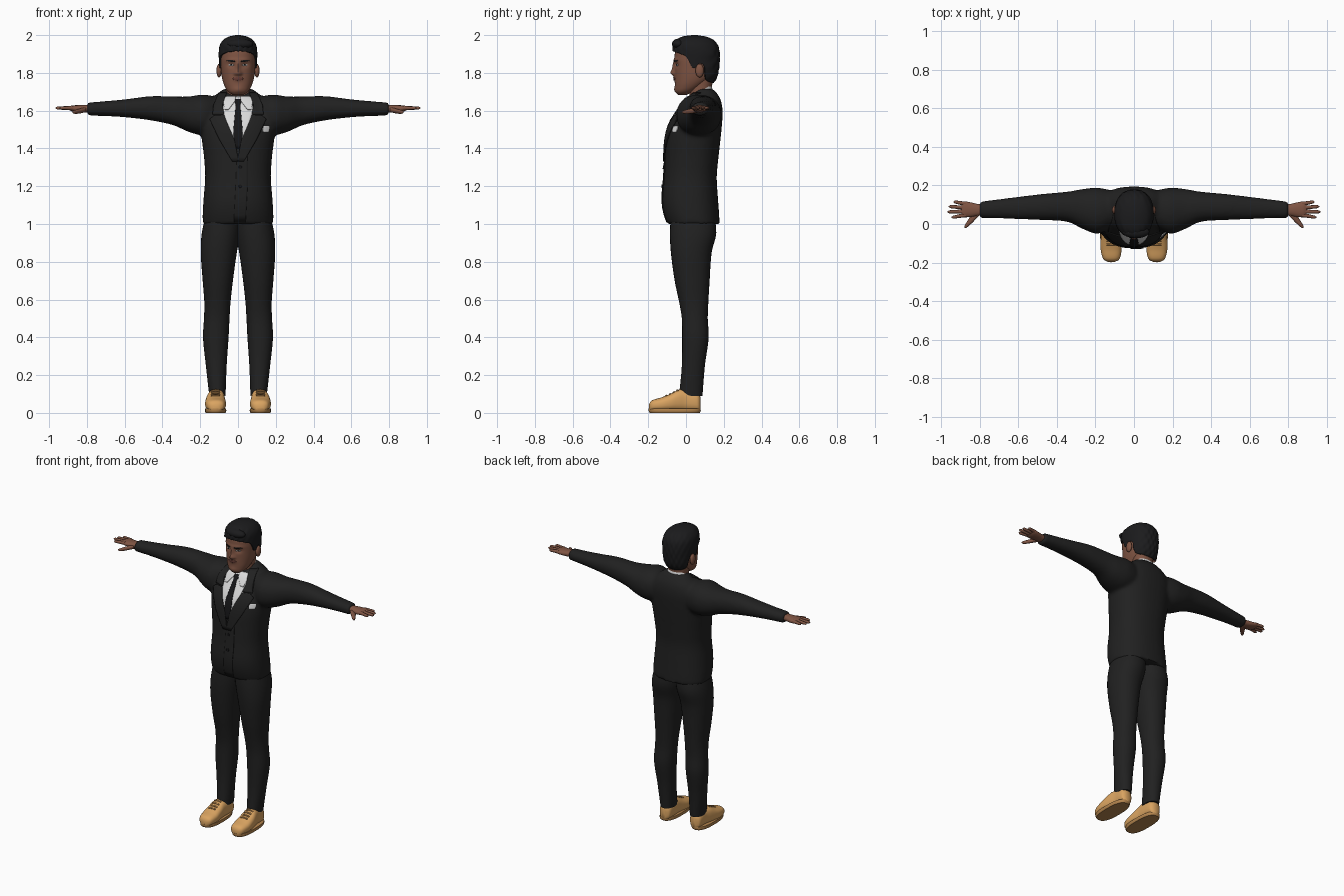
import bpy, bmesh, math
from mathutils import Vector
from mathutils.bvhtree import BVHTree

if "Cube" in bpy.data.objects:
    bpy.data.objects.remove(bpy.data.objects["Cube"])
made = []


def material(name, r, g, b):
    mat = bpy.data.materials.new(name)
    mat.use_nodes = True
    mat.diffuse_color = (r, g, b, 1)
    shader = mat.node_tree.nodes["Principled BSDF"]
    shader.inputs["Base Color"].default_value = (r, g, b, 1)
    shader.inputs["Roughness"].default_value = .8
    return mat


suit = material("suit black", .015, .015, .015)
dark = material("tie black", .008, .008, .009)
hair_black = material("hair black", .011, .011, .012)
skin = material("brown skin", .21, .088, .055)
lip = material("lip brown", .13, .045, .035)
white = material("shirt white", .7, .7, .7)
eye_white = material("eye white", .45, .42, .4)
tan = material("shoe tan", .7, .37, .12)
sole_tan = material("sole tan", .45, .23, .075)


def finish(name, bm, mat, mirror=False):
    bmesh.ops.recalc_face_normals(bm, faces=bm.faces)
    mesh = bpy.data.meshes.new(name)
    bm.to_mesh(mesh)
    bm.free()
    mesh.materials.append(mat)
    obj = bpy.data.objects.new(name, mesh)
    bpy.context.collection.objects.link(obj)
    if mirror:
        obj.modifiers.new("mirror", "MIRROR").use_mirror_merge = False
    made.append(obj)
    return obj


def bake(obj):
    graph = bpy.context.evaluated_depsgraph_get()
    mesh = bpy.data.meshes.new_from_object(obj.evaluated_get(graph))
    obj.modifiers.clear()
    obj.data = mesh
    return obj


def sample(table, p):
    """Smooth interpolation of table rows whose first entry is the position."""
    last = len(table) - 1
    p = min(max(p, table[0][0]), table[last][0])
    i = max(k for k in range(last) if table[k][0] <= p)
    slope = lambda k, c: ((table[min(k + 1, last)][c] - table[max(k - 1, 0)][c])
                          / (table[min(k + 1, last)][0] - table[max(k - 1, 0)][0]))
    h = table[i + 1][0] - table[i][0]
    t = (p - table[i][0]) / h
    return [(1 + 2 * t) * (1 - t) ** 2 * table[i][c] + t * t * (3 - 2 * t) * table[i + 1][c]
            + h * t * (1 - t) * ((1 - t) * slope(i, c) - t * slope(i + 1, c))
            for c in range(1, len(table[0]))]


def loft(name, mat, axis, table, rows=24, sides=32, power=2.2, mirror=False, start=None):
    """Rounded sections (position, a_min, a_max, b_min, b_max) along an axis."""
    bm, rings = bmesh.new(), []
    for i in range(rows + 1):
        ring = []
        for j in range(sides):
            angle = math.tau * j / sides
            c, s = math.cos(angle), math.sin(angle)
            first = start(s) if start else table[0][0]
            p = first + (table[-1][0] - first) * i / rows
            a0, a1, b0, b1 = sample(table, p)
            spot = [(a0 + a1) / 2 + (a1 - a0) / 2 * math.copysign(abs(c) ** (2 / power), c),
                    (b0 + b1) / 2 + (b1 - b0) / 2 * math.copysign(abs(s) ** (2 / power), s)]
            spot.insert(axis, p)
            ring.append(bm.verts.new(spot))
        rings.append(ring)
    for low, high in zip(rings, rings[1:]):
        for j in range(sides):
            k = (j + 1) % sides
            bm.faces.new((low[j], low[k], high[k], high[j]))
    bm.faces.new(rings[-1])
    if not start:
        bm.faces.new(rings[0])
    return finish(name, bm, mat, mirror)


def even(table):
    return [(p, -w, w, b0, b1) for p, w, b0, b1 in table]


def ball(name, mat, centre, size, mirror=False):
    bm = bmesh.new()
    bmesh.ops.create_uvsphere(bm, u_segments=20, v_segments=12, radius=1)
    for v in bm.verts:
        v.co = Vector(centre) + v.co * Vector(size)
    return finish(name, bm, mat, mirror)


def plate(name, mat, target, rows, lift=0, mirror=False, top=False, cols=10, steps=5):
    """Thin strip, rows of (height, x_from, x_to), laid onto the target's surface."""
    bm, tree, grid = bmesh.new(), BVHTree.FromPolygons(
        [v.co for v in target.data.vertices], [p.vertices for p in target.data.polygons]), []
    look = Vector((0, 0, -1)) if top else Vector((0, 1, 0))
    levels = [tuple(a + (b - a) * k / steps for a, b in zip(r, q))
              for r, q in zip(rows, rows[1:]) for k in range(steps)] + [rows[-1]]
    for v, x0, x1 in levels:
        line = []
        for j in range(cols + 1):
            x = x0 + (x1 - x0) * j / cols
            origin = Vector((x, v, 1)) if top else Vector((x, -1, v))
            hit, normal, *_ = tree.ray_cast(origin, look)
            if hit is None:
                hit, normal, *_ = tree.find_nearest(Vector((x, .05, v)))
            line.append(bm.verts.new(hit - look * lift))
        grid.append(line)
    for low, high in zip(grid, grid[1:]):
        for j in range(cols):
            bm.faces.new((low[j], low[j + 1], high[j + 1], high[j]))
    obj = finish(name, bm, mat)
    solid = obj.modifiers.new("thickness", "SOLIDIFY")
    solid.thickness, solid.offset = .006, 0
    if mirror:
        obj.modifiers.new("mirror", "MIRROR").use_mirror_merge = False
    return obj


def oval(x, z, rx, rz, n=6):
    turns = [math.pi * (k + .3) / (n + .6) for k in range(n + 1)]
    return [(z + rz * math.cos(t), x - rx * math.sin(t), x + rx * math.sin(t)) for t in turns]


# Jacket: body and sleeves fused into one soft surface
body = loft("jacket", suit, 2, even([
    (1, .187, -.098, .178), (1.06, .187, -.118, .175), (1.13, .183, -.127, .17),
    (1.25, .174, -.118, .163), (1.35, .18, -.113, .172), (1.45, .192, -.107, .183),
    (1.53, .197, -.088, .191), (1.6, .19, -.045, .194), (1.66, .15, -.005, .183),
    (1.7, .095, .045, .158), (1.715, .08, .06, .145)]), rows=40, power=2.3)
sleeves = bake(loft("sleeves", suit, 0, [
    (.06, .02, .16, 1.5, 1.66), (.18, -.05, .187, 1.47, 1.685), (.26, -.028, .182, 1.487, 1.675),
    (.34, .01, .168, 1.522, 1.675), (.46, .02, .157, 1.548, 1.677), (.6, .025, .141, 1.565, 1.66),
    (.72, .03, .126, 1.572, 1.649), (.8, .03, .116, 1.574, 1.643)], rows=40, mirror=True))
made.remove(sleeves)
for obj in (body, sleeves):
    obj.select_set(True)
bpy.context.view_layer.objects.active = body
bpy.ops.object.join()
fuse = body.modifiers.new("fuse", "REMESH")
fuse.mode, fuse.voxel_size = "VOXEL", .011
soften = body.modifiers.new("soften", "SMOOTH")
soften.factor, soften.iterations = .5, 6
jacket = bake(body)

# Shirt front, tie, lapels and pocket square
plate("shirt_front", white, jacket, [(1.675, -.06, .06), (1.6, -.085, .085), (1.5, -.05, .05), (1.4, -.006, .006)])
plate("tie", dark, jacket, [(1.66, -.021, .021), (1.63, -.012, .012), (1.5, -.024, .024), (1.4, -.02, .02)], .004)
plate("shirt_collar_wings", white, jacket, [(1.675, .012, .065), (1.65, .016, .078), (1.605, .05, .07)], .005, True)
plate("lapels", suit, jacket, [(1.575, .072, .125), (1.555, .066, .15), (1.45, .02, .1), (1.33, -.005, .03)], .006, True)
plate("jacket_collar", suit, jacket, [(1.695, .06, .1), (1.63, .082, .13), (1.58, .073, .135)], .006, True)
plate("front_overlap", suit, jacket, [(1.36, -.006, .05), (1.2, -.012, .05), (1.01, -.022, .04)], .001)
plate("pocket_square", white, jacket, [(1.518, .135, .165), (1.505, .13, .165), (1.487, .132, .16)], .002)
for height in (1.3, 1.2):
    plate("jacket_button", dark, jacket, oval(.012, height, .009, .009), .005, steps=1, cols=6)

# Trousers
loft("trouser_legs", suit, 2, [
    (.09, .066, .152, -.037, .087), (.25, .06, .17, -.022, .1), (.4, .05, .185, -.02, .12),
    (.5, .045, .18, -.022, .115), (.58, .04, .178, -.035, .118), (.7, .027, .187, -.06, .125),
    (.85, .006, .197, -.08, .136), (.95, -.012, .192, -.085, .16), (1.05, -.02, .17, -.08, .15)],
    rows=40, power=2.15, mirror=True)

# Shoes
shoes = bake(loft("shoes", tan, 1, [
    (-.196, .1, .135, .012, .045), (-.185, .077, .157, .01, .064), (-.13, .064, .173, .008, .082),
    (-.08, .066, .172, .008, .102), (-.04, .07, .165, .008, .122), (0, .07, .156, .008, .125),
    (.05, .072, .153, .008, .112), (.07, .08, .146, .008, .098), (.078, .1, .127, .015, .08)],
    rows=36, power=2.5, mirror=True))
loft("shoe_soles", sole_tan, 2, [(0, .066, .171, -.192, .073), (.01, .062, .175, -.198, .078),
     (.022, .063, .174, -.198, .077)], rows=4, power=2.6, mirror=True)
for k in range(4):
    y = -.105 + .02 * k
    plate("shoe_lace", sole_tan, shoes, [(y - .004, .095, .143), (y + .004, .095, .143)], .001, True, True, steps=1)

# Hands
loft("palms", skin, 0, [(.77, .045, .1, 1.59, 1.63), (.81, .042, .104, 1.59, 1.63), (.85, .036, .113, 1.592, 1.629),
     (.885, .036, .117, 1.598, 1.627), (.893, .045, .11, 1.603, 1.622)], rows=12, mirror=True)
for base, tip, end in ((.046, .035, .945), (.065, .063, .967), (.085, .09, .96), (.105, .114, .935)):
    loft("fingers", skin, 0, [(x, y - r, y + r, 1.614 - r, 1.614 + r) for x, y, r in (
        (.87, base, .011), ((.87 + end) / 2, (base + tip) / 2, .0095), (end - .008, tip, .0075), (end, tip, .002))],
        rows=10, sides=12, mirror=True)
loft("thumbs", skin, 0, [(.805, .04, .08, 1.592, 1.62), (.84, .004, .05, 1.585, 1.61),
     (.865, -.018, .012, 1.583, 1.603), (.877, -.022, -.008, 1.588, 1.598)], rows=10, sides=16, mirror=True)

# Neck and the tilted shirt collar
loft("neck", skin, 2, even([(1.6, .07, .015, .135), (1.68, .063, .018, .132), (1.78, .066, .02, .145)]), rows=8)
collar = loft("shirt_collar", white, 2, even([(1.62, .088, -.01, .145), (1.68, .077, -.004, .138), (1.695, .072, .004, .134)]), rows=6)
for v in collar.data.vertices:
    v.co.z += (v.co.y - .065) * .6

# Head, with the face modelled by soft bumps
head = loft("head", skin, 2, even([
    (1.682, .025, -.04, .0), (1.7, .052, -.054, .04), (1.73, .071, -.058, .09), (1.77, .084, -.059, .135),
    (1.82, .091, -.06, .155), (1.88, .094, -.061, .165), (1.93, .089, -.052, .158),
    (1.97, .065, -.02, .125), (1.985, .03, .02, .08)]), rows=64, sides=96)
bumps = [(0, 1.8, .016, .016, .02), (0, 1.832, .011, .028, .012), (0, 1.768, .024, .012, .006), (0, 1.71, .025, .018, .006)]
for side in (-1, 1):
    bumps += [(side * .037, 1.843, .02, .014, -.008), (side * .035, 1.868, .03, .01, .004), (side * .014, 1.795, .008, .008, .006)]
for v in head.data.vertices:
    if v.co.y < .03:
        x, z = v.co.x, v.co.z
        v.co.y -= sum(push * math.exp(-((x - cx) / sx) ** 2 - ((z - cz) / sz) ** 2)
                      for cx, cz, sx, sz, push in bumps)
ball("ears", skin, (.1, .072, 1.812), (.014, .022, .036), True)
plate("eyes", eye_white, head, oval(.036, 1.842, .015, .006), -.001, True, steps=2)
plate("irises", dark, head, oval(.036, 1.842, .006, .006), 0, True, steps=2)
plate("eyebrows", hair_black, head, [(1.869, .03, .052), (1.864, .016, .06), (1.859, .016, .03)], -.001, True, steps=2)
plate("lips", lip, head, oval(0, 1.769, .027, .009), -.001, steps=2)

# Hair, trimmed along a hairline that runs from forehead to nape
hairline = [(-1, 1.915), (-.75, 1.905), (-.4, 1.885), (-.2, 1.84), (-.05, 1.825), (.1, 1.85),
            (.3, 1.835), (.45, 1.77), (1, 1.745)]
hair = loft("hair", hair_black, 2, even([
    (1.73, .076, -.04, .135), (1.78, .094, -.06, .165), (1.85, .1, -.067, .177), (1.91, .102, -.07, .177),
    (1.95, .095, -.068, .166), (1.98, .072, -.045, .137), (1.994, .042, -.012, .1), (2, .012, .03, .06)]),
    rows=36, sides=96, start=lambda s: sample(hairline, s)[0])
for v in hair.data.vertices:
    wave = math.sin(v.co.x * 190 + v.co.y * 60) * math.sin(v.co.z * 90)
    v.co.y -= .003 * wave
shell = hair.modifiers.new("thickness", "SOLIDIFY")
shell.thickness, shell.offset = .016, -1
ball("hair_quiff", hair_black, (.01, -.04, 1.953), (.07, .034, .028))

# Smooth shading with crisp edges
bpy.ops.object.select_all(action="DESELECT")
for obj in made:
    obj.select_set(True)
bpy.context.view_layer.objects.active = jacket
bpy.ops.object.shade_smooth_by_angle(angle=math.radians(50))
